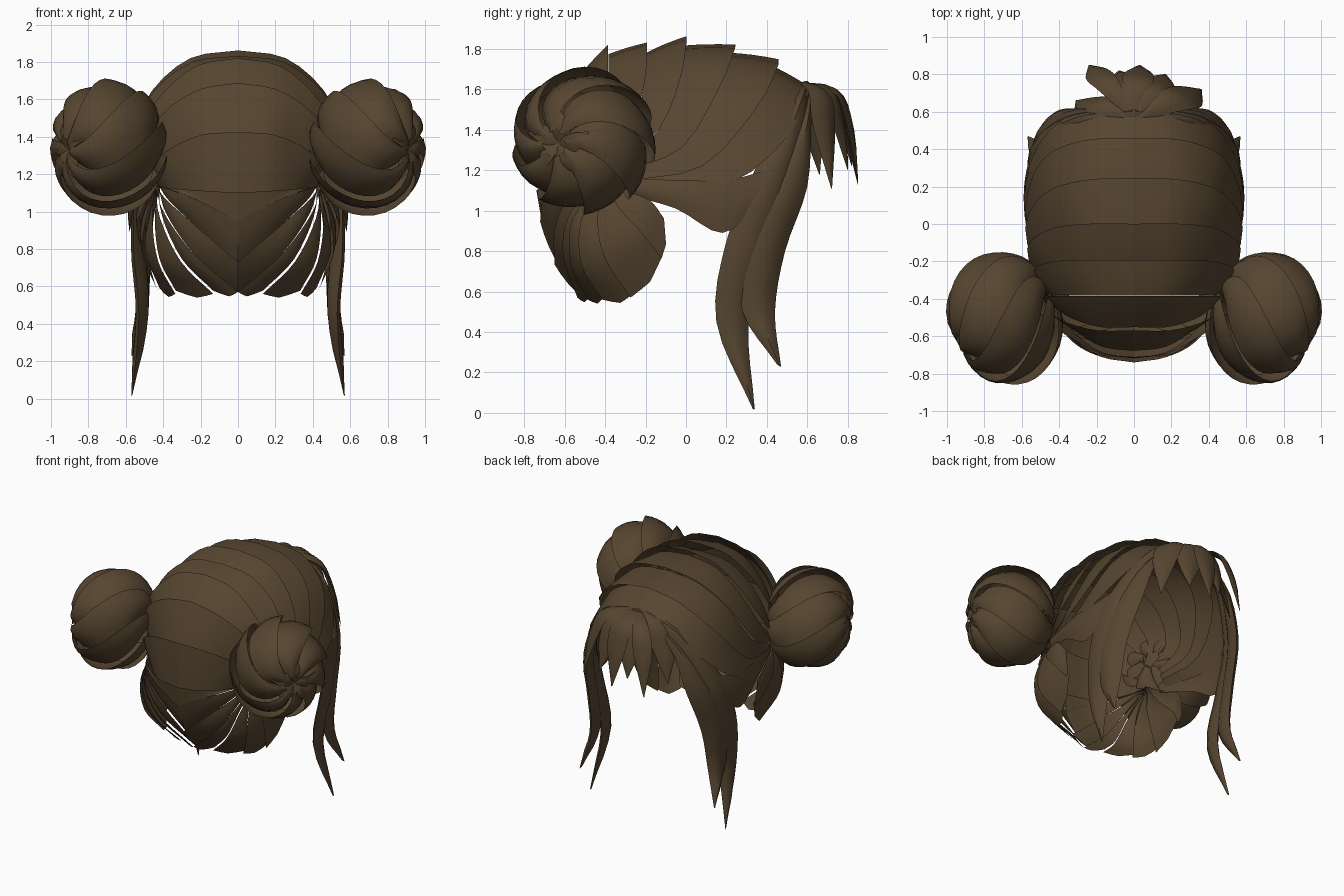
import bpy, math
from mathutils import Vector as V

if "Cube" in bpy.data.objects:
    bpy.data.objects.remove(bpy.data.objects["Cube"])

hair = bpy.data.materials.new("dark_brown_hair")
hair.diffuse_color = (0.095, 0.061, 0.030, 1)
hair.use_nodes = True
hair.node_tree.nodes["Principled BSDF"].inputs["Base Color"].default_value = hair.diffuse_color
HEAD = V((0, -0.05, 1.2))


def spline(pts, t):
    """Point on a smooth curve through pts, t in 0..1."""
    p = [V(q) for q in pts]
    n = len(p) - 1
    i = min(int(t * n), n - 1)
    f = t * n - i
    a = p[i - 1] if i else 2 * p[0] - p[1]
    d = p[i + 2] if i + 2 <= n else 2 * p[n] - p[n - 1]
    b, c = p[i], p[i + 1]
    return 0.5 * (2 * b + (c - a) * f + (2 * a - 5 * b + 4 * c - d) * f * f
                  + (3 * b - a - 3 * c + d) * f ** 3)


def sheet(a, b, lift=(0, 0), bulge=0.02, tip=0.0, over=0.0, nu=12, nv=4, center=HEAD):
    """Curved strand spanning two edge curves, lifted away from center."""
    verts, faces = [], []
    for i in range(nu + 1):
        u = i / nu
        pa, pb = spline(a, u), spline(b, u)
        full = min(1, (pb - pa).length / .1)
        along = ((spline(a, 1) + spline(b, 1)) - (spline(a, 0.9) + spline(b, 0.9))).normalized()
        for j in range(nv + 1):
            v = j / nv
            p = pa.lerp(pb, v * (1 + over))
            out = (p - center).normalized()
            p = p + out * (lift[0] * (1 - v) + lift[1] * v + bulge * full * math.sin(math.pi * v))
            p = p + along * tip * u ** 6 * (1 - abs(2 * v - 1))
            verts.append(p)
    w = nv + 1
    for i in range(nu):
        for j in range(nv):
            k = i * w + j
            faces.append((k, k + 1, k + w + 1, k + w))
    return verts, faces


def build(name, sheets, mirror=True):
    """Join sheets into one object, with an optional copy across x."""
    verts, faces = [], []
    for vs, fs in sheets:
        for s in ((1, -1) if mirror else (1,)):
            o = len(verts)
            verts += [(p.x * s, p.y, p.z) for p in vs]
            faces += [tuple(o + k for k in (f if s > 0 else f[::-1])) for f in fs]
    me = bpy.data.meshes.new(name)
    me.from_pydata(verts, [], faces)
    me.materials.append(hair)
    ob = bpy.data.objects.new(name, me)
    bpy.context.collection.objects.link(ob)
    bpy.context.view_layer.objects.active = ob
    ob.select_set(True)
    bpy.ops.object.shade_smooth_by_angle(angle=math.radians(35))
    ob.select_set(False)


# Crown strands: from the centre parting round to the bun
crown = [
    [(0, .61, 1.60), (.23, .59, 1.56), (.45, .49, 1.36), (.57, .20, 1.13), (.50, -.25, 1.12)],
    [(0, .45, 1.74), (.26, .44, 1.69), (.48, .34, 1.50), (.57, .08, 1.22), (.50, -.27, 1.15)],
    [(0, .24, 1.81), (.26, .23, 1.77), (.47, .16, 1.60), (.57, -.02, 1.31), (.50, -.29, 1.20)],
    [(0, .0, 1.85), (.25, .0, 1.81), (.45, -.03, 1.64), (.56, -.13, 1.40), (.50, -.32, 1.25)],
    [(0, -.19, 1.82), (.24, -.19, 1.79), (.44, -.20, 1.64), (.53, -.25, 1.45), (.48, -.36, 1.30)],
    [(0, -.38, 1.81), (.22, -.38, 1.77), (.40, -.38, 1.62), (.48, -.38, 1.48), (.46, -.42, 1.34)],
    [(0, -.56, 1.68), (.19, -.56, 1.65), (.35, -.52, 1.56), (.44, -.47, 1.45), (.45, -.45, 1.33)],
    [(0, -.70, 1.42), (.18, -.68, 1.41), (.33, -.60, 1.35), (.42, -.53, 1.28), (.45, -.45, 1.24)],
    [(0, -.75, 1.10), (.18, -.72, 1.11), (.32, -.63, 1.12), (.41, -.53, 1.13), (.45, -.45, 1.14)],
]
build("crown_strands", [sheet(a, b, (.012, -.04), .004, over=.12) for a, b in zip(crown, crown[1:])])

# Nape strands: fanning down from below the bun
hub = (.43, -.38, 1.14)
nape = [
    [hub, (.36, -.58, 1.12), (.20, -.69, 1.06), (0, -.71, .95)],
    [hub, (.37, -.57, 1.06), (.20, -.64, .91), (0, -.64, .74)],
    [hub, (.39, -.56, 1.00), (.24, -.60, .79), (0, -.53, .58)],
    [hub, (.41, -.55, .97), (.30, -.56, .74), (.13, -.48, .57)],
    [hub, (.45, -.51, .96), (.42, -.51, .74), (.33, -.41, .57)],
    [hub, (.48, -.43, .98), (.50, -.40, .78), (.42, -.27, .58)],
    [hub, (.50, -.33, 1.02), (.53, -.22, .90), (.49, -.12, .77)],
    [hub, (.50, -.29, 1.09), (.54, -.18, 1.04), (.53, -.11, .95)],
]
build("nape_strands", [sheet(a, b, (.012, -.01), .01, .03 if k > 1 else 0, .12 if k < 2 else .04)
                       for k, (a, b) in enumerate(zip(nape, nape[1:]))])
build("nape_centre", [sheet(crown[-1], nape[0][::-1], (-.01, .005), 0, over=.1)])

# Strand below the temple, tucked back towards the bun
build("temple_strand", [sheet(
    [(.48, -.32, 1.16), (.56, 0, 1.15), (.57, .2, 1.15), (.53, .40, 1.20)],
    [(.48, -.30, 1.08), (.56, -.05, 1.01), (.58, .18, .89), (.55, .36, 1.03)], bulge=.015)])

# Buns: twisted overlapping strands from pole to pole
C = V((.69, -.505, 1.345))
AX = V((.87, -.49, -.05)).normalized()
E1 = V((0, 0, 1)).cross(AX).normalized()
E2 = AX.cross(E1)
N = 8


def bun_edge(k, scale):
    pts = []
    for i in range(13):
        s = math.pi * (.03 + .94 * i / 12)
        th = 2 * math.pi * k / N + 1.5 * i / 12
        r = .35 * math.sin(s) ** .72 * scale
        d = (E1 * math.cos(th) + E2 * math.sin(th)) * r - AX * .285 * math.cos(s) * scale
        pts.append(C + V((d.x * .92, d.y, d.z)))
    return pts


build("buns", [sheet(bun_edge(k, 1.05), bun_edge(k + 1.1, .91), bulge=.033, nu=16, nv=5, center=C)
               for k in range(N)])

# Small pointed strand ends at the outer pole of each bun
ends = []
for k in range(5):
    t = 2 * math.pi * k / 5
    d = E1 * math.cos(t) + E2 * math.sin(t)
    q = AX.cross(d)
    o = C + AX * .25
    ends.append(sheet([o - q * .02, o + d * .09 - q * .05 + AX * .01, o + d * .17 + q * .05],
                      [o + q * .02, o + d * .08 + q * .05 + AX * .03, o + d * .17 + q * .06],
                      bulge=.01, nu=6, center=C))
build("bun_ends", ends)

# Long side locks framing the face: an outer and an inner sheet each
locks = [
    ([(0, .56, 1.63), (.28, .51, 1.55), (.52, .34, 1.20), (.56, .20, .85), (.53, .15, .45), (.565, .33, .02)],
     [(0, .62, 1.61), (.31, .59, 1.47), (.47, .51, 1.15), (.50, .41, .80), (.49, .31, .45), (.57, .34, .02)]),
    ([(0, .59, 1.62), (.29, .57, 1.49), (.50, .42, 1.15), (.55, .29, .80), (.53, .28, .50), (.56, .45, .24)],
     [(0, .63, 1.60), (.29, .62, 1.44), (.42, .60, 1.12), (.47, .49, .80), (.49, .44, .50), (.565, .47, .23)]),
]
build("side_locks", [sheet(a, b, bulge=g, nu=20, center=V((-.3, .1, .8)))
                     for a, b in locks for g in (.04, -.035)])

# Fringe: tapered locks fanning from the front of the parting
fringe = []
for x, y, z, w in [(-.31, .66, 1.18, .08), (-.24, .85, 1.13, .065), (-.08, .82, 1.22, .08),
                   (.03, .85, 1.14, .08), (.17, .80, 1.20, .085), (.36, .72, 1.11, .085)]:
    side = V((y - .3, -x, 0)).normalized()
    mid = V((x * .82, .3 + (y - .3) * .91, 1.42))
    path = [V((0, .55, 1.635)), V((x * .55, .56 + (y - .56) * .6, 1.585)), mid, V((x, y, z))]
    for g in (.02, -.012):
        edges = [[p + side * s * k * w for p, k in zip(path, (.1, .9, 1, .04))] for s in (-1, 1)]
        fringe.append(sheet(edges[0], edges[1], bulge=g, nu=10, center=V((0, .3, 1.3))))
build("fringe", fringe, mirror=False)
